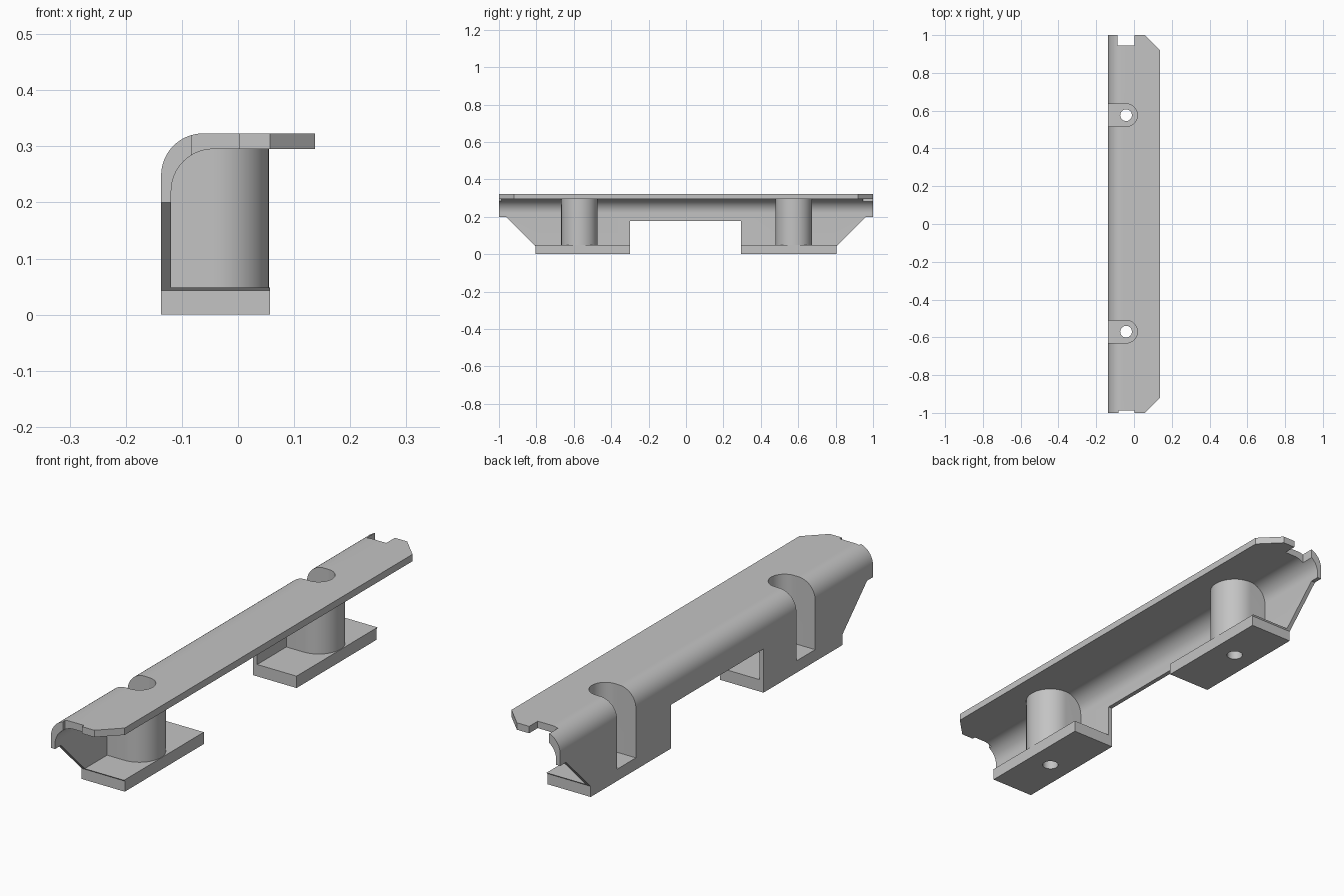
import bpy
import bmesh
from math import sin, cos, pi

if "Cube" in bpy.data.objects:
    bpy.data.objects.remove(bpy.data.objects["Cube"], do_unlink=True)

# Bracket dimensions
LEFT, RIGHT, TOP = -0.137, 0.137, 0.323     # outer shell
WALL, CEILING, FLOOR = -0.119, 0.295, 0.048  # inner faces
FOOT_EDGE = 0.057
BEND = 0.075
HOLE_X = -0.042
MOUNTS = (-0.57, 0.576)

grey = bpy.data.materials.new("grey")
grey.use_nodes = True
grey.diffuse_color = (0.55, 0.55, 0.55, 1)
grey.node_tree.nodes["Principled BSDF"].inputs["Base Color"].default_value = grey.diffuse_color


def arc(cx, cy, r, start, end, steps=16):
    angles = [start + (end - start) * i / steps for i in range(steps + 1)]
    return [(cx + r * cos(a), cy + r * sin(a)) for a in angles]


def prism(name, outline, axis, low, high):
    """Extrude a 2D outline along x, y or z."""
    place = {"x": lambda a, b, d: (d, a, b),
             "y": lambda a, b, d: (a, d, b),
             "z": lambda a, b, d: (a, b, d)}[axis]
    bm = bmesh.new()
    rings = [[bm.verts.new(place(a, b, d)) for a, b in outline] for d in (low, high)]
    for ring in rings:
        bm.faces.new(ring)
    n = len(outline)
    for i in range(n):
        j = (i + 1) % n
        bm.faces.new((rings[0][i], rings[0][j], rings[1][j], rings[1][i]))
    bmesh.ops.recalc_face_normals(bm, faces=bm.faces)
    mesh = bpy.data.meshes.new(name)
    bm.to_mesh(mesh)
    bm.free()
    obj = bpy.data.objects.new(name, mesh)
    mesh.materials.append(grey)
    bpy.context.collection.objects.link(obj)
    return obj


def combine(target, tool, operation="DIFFERENCE"):
    """Apply a boolean and discard the tool."""
    mod = target.modifiers.new("cut", "BOOLEAN")
    mod.object, mod.operation, mod.solver = tool, operation, "EXACT"
    bpy.context.view_layer.objects.active = target
    bpy.ops.object.modifier_apply(modifier=mod.name)
    bpy.data.objects.remove(tool, do_unlink=True)


def u_shape(y, r):
    """Round-ended outline that opens through the back wall."""
    return [(-0.2, y - r)] + arc(HOLE_X, y, r, -pi / 2, pi / 2, 32) + [(-0.2, y + r)]


# Rounded outer shell
shell = [(LEFT, 0)] + arc(LEFT + BEND, TOP - BEND, BEND, pi, pi / 2) + [(RIGHT, TOP), (RIGHT, 0)]
bracket = prism("mounting_bracket", shell, "y", -1.1, 1.1)

# Hollow under the flange, leaving the round bosses standing
hollow = [(FOOT_EDGE, -0.1), (FOOT_EDGE, FLOOR), (WALL, FLOOR)]
hollow += arc(WALL + BEND, CEILING - BEND, BEND, pi, pi / 2) + [(0.2, CEILING), (0.2, -0.1)]
cavity = prism("cavity_cutter", hollow, "y", -1.2, 1.2)
for y in MOUNTS:
    combine(cavity, prism("boss", u_shape(y, 0.097), "z", -0.2, 0.4))
combine(bracket, cavity)

# Side silhouette: two feet, raised middle, sloping ends
side = [(-1.2, 0.5), (-1.2, 0.2), (-0.962, 0.2), (-0.805, 0.043), (-0.805, -0.1),
        (-0.3, -0.1), (-0.3, 0.177), (0.293, 0.177), (0.293, -0.1),
        (0.805, -0.1), (0.805, 0.043), (0.962, 0.2), (1.2, 0.2), (1.2, 0.5)]
combine(bracket, prism("side_trim", side, "x", -0.3, 0.3), "INTERSECT")

# Plan silhouette: clipped corners and end notches
plan = [(-0.2, -1), (-0.083, -1), (-0.083, -0.987), (0.002, -0.987), (0.002, -1),
        (0.057, -1), (0.157, -0.9), (0.157, 0.9), (0.057, 1),
        (0.002, 1), (0.002, 0.945), (-0.088, 0.945), (-0.088, 1), (-0.2, 1)]
combine(bracket, prism("plan_trim", plan, "z", -0.2, 0.6), "INTERSECT")

# Screwdriver slots and screw holes
for y in MOUNTS:
    combine(bracket, prism("slot_cutter", u_shape(y, 0.06), "z", FLOOR, 0.5))
    combine(bracket, prism("hole_cutter", arc(HOLE_X, y, 0.031, 0, 2 * pi, 32)[:-1], "z", -0.1, 0.2))

bpy.ops.object.select_all(action="DESELECT")
bracket.select_set(True)
bpy.context.view_layer.objects.active = bracket
bpy.ops.object.shade_smooth_by_angle(angle=pi / 6)
